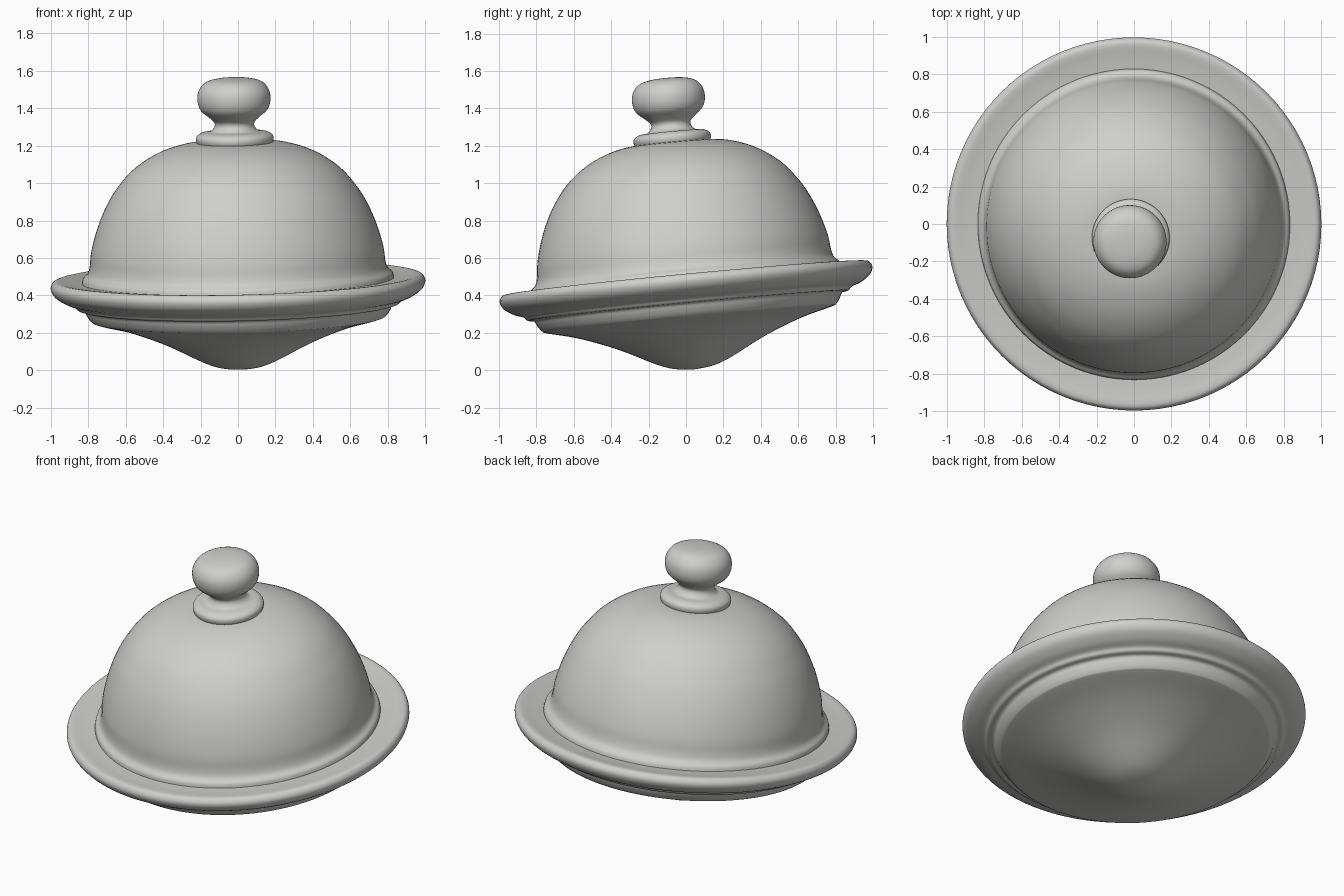
import bpy, bmesh, math
from mathutils import Vector, Matrix

if "Cube" in bpy.data.objects:
    bpy.data.objects.remove(bpy.data.objects["Cube"])

# One pale ceramic colour
mat = bpy.data.materials.new("pale grey ceramic")
mat.diffuse_color = (0.62, 0.63, 0.60, 1)
mat.use_nodes = True
mat.node_tree.nodes["Principled BSDF"].inputs["Base Color"].default_value = mat.diffuse_color

# The whole dish leans slightly towards the front
axis = Vector((-0.022, -0.095, 1)).normalized()
tilt = Vector((0, 0, 1)).rotation_difference(axis).to_matrix().to_4x4()
frame = Matrix.Translation((0, 0, 0.46)) @ tilt


def smooth_profile(pts, steps=4):
    """Catmull-Rom curve through the profile points (radius, height)."""
    p = [Vector(q) for q in pts]
    p = [p[0]] + p + [p[-1]]
    out = []
    for i in range(1, len(p) - 2):
        a, b, c, d = p[i - 1:i + 3]
        for s in range(steps):
            t = s / steps
            out.append(0.5 * (2 * b + (c - a) * t + (2 * a - 5 * b + 4 * c - d) * t * t
                              + (3 * b - a - 3 * c + d) * t ** 3))
    out.append(p[-1])
    return out


def lathe(name, pts, segments=96):
    bm = bmesh.new()
    rings = []
    for r, h in smooth_profile(pts):
        if r < 1e-4:
            rings.append([bm.verts.new((0, 0, h))] * segments)
        else:
            rings.append([bm.verts.new((r * math.cos(2 * math.pi * k / segments),
                                        r * math.sin(2 * math.pi * k / segments), h))
                          for k in range(segments)])
    for lo, hi in zip(rings, rings[1:]):
        for k in range(segments):
            j = (k + 1) % segments
            quad = list(dict.fromkeys((lo[k], lo[j], hi[j], hi[k])))
            bm.faces.new(quad).smooth = True
    bm.transform(frame)
    me = bpy.data.meshes.new(name)
    bm.to_mesh(me)
    bm.free()
    me.materials.append(mat)
    ob = bpy.data.objects.new(name, me)
    bpy.context.collection.objects.link(ob)
    return ob


# Dish: pointed belly, short foot wall, stepped underside and broad rim
lathe("dish", [(0, -0.458), (0.1, -0.447), (0.2, -0.412), (0.4, -0.312), (0.6, -0.235),
               (0.76, -0.193), (0.79, -0.18), (0.812, -0.15), (0.828, -0.122),
               (0.862, -0.115), (0.882, -0.095), (0.93, -0.078), (0.98, -0.045),
               (1.0, -0.01), (0.995, 0.018), (0.97, 0.034), (0.9, 0.026), (0.82, 0.02)])

# Domed lid with a flared foot
lathe("domed_lid", [(0.835, 0.015), (0.828, 0.045), (0.803, 0.07), (0.79, 0.11),
                    (0.78, 0.19), (0.75, 0.3), (0.705, 0.41), (0.65, 0.505),
                    (0.56, 0.612), (0.43, 0.70), (0.285, 0.75), (0.15, 0.763), (0, 0.765)])

# Collar and handle knob
lathe("knob", [(0.195, 0.745), (0.207, 0.772), (0.203, 0.797), (0.175, 0.815),
               (0.13, 0.822), (0.108, 0.845), (0.108, 0.87), (0.135, 0.897),
               (0.178, 0.935), (0.195, 0.985), (0.188, 1.04), (0.15, 1.085),
               (0.08, 1.104), (0, 1.108)], 64)
